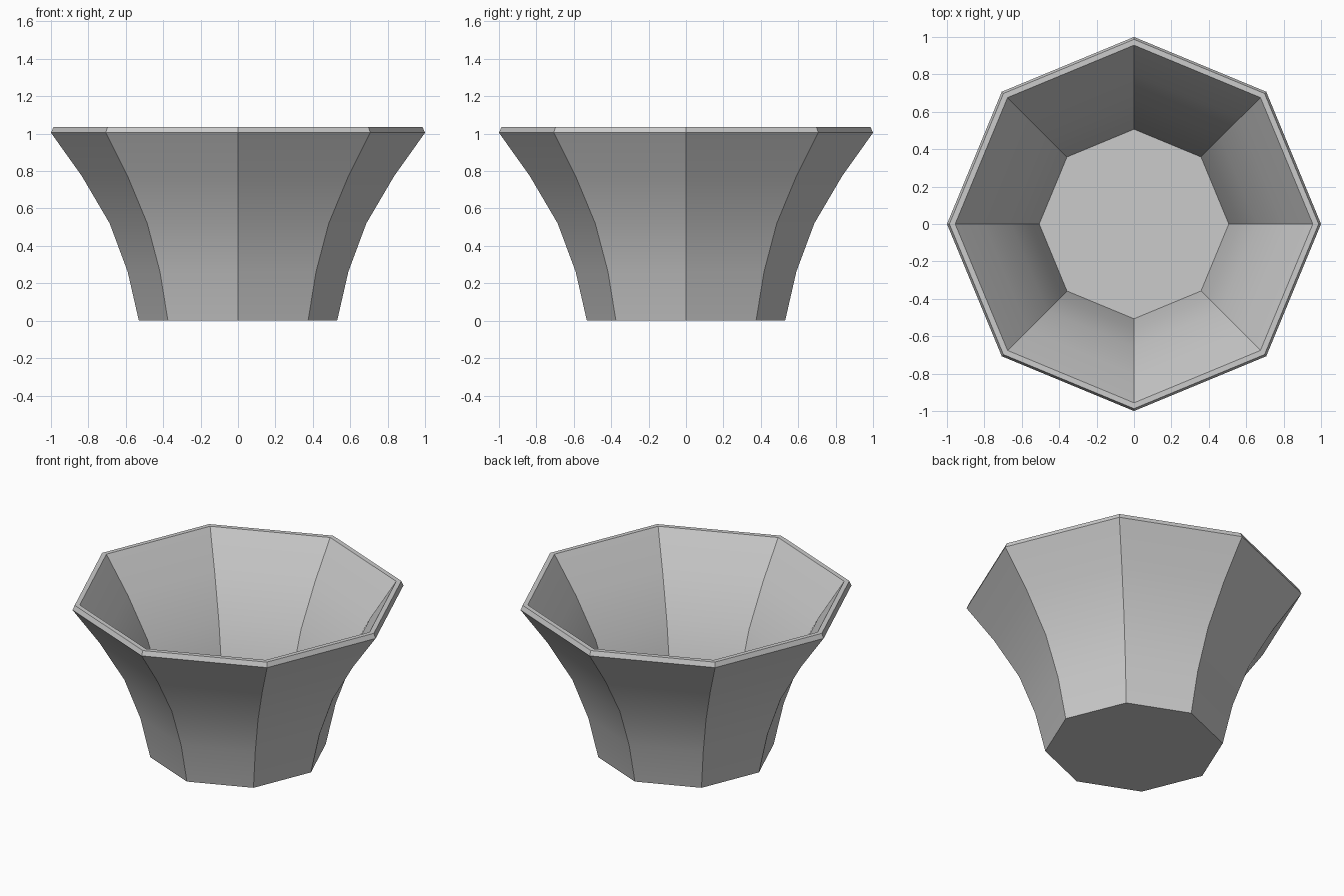
import bpy, bmesh
from math import cos, sin, pi, radians

if "Cube" in bpy.data.objects:
    bpy.data.objects.remove(bpy.data.objects["Cube"])

SIDES = 8
# Flared outer wall: (corner radius, height)
outer = [(0.53, 0.0), (0.59, 0.262), (0.686, 0.52), (0.836, 0.775), (1.0, 1.005)]
# Flat chamfered lip, then the inner wall as a shrunken, raised copy
lip = [(0.987, 1.035)]
inner = [(r * 0.956, z + 0.03) for r, z in reversed(outer)]
profile = outer + lip + inner

bm = bmesh.new()
rings = [[bm.verts.new((r * cos(2 * pi * i / SIDES), r * sin(2 * pi * i / SIDES), z))
          for i in range(SIDES)] for r, z in profile]

# Walls and lip
for a, b in zip(rings, rings[1:]):
    for i in range(SIDES):
        j = (i + 1) % SIDES
        bm.faces.new((a[i], a[j], b[j], b[i]))

# Underside and inner floor
bm.faces.new(rings[0][::-1])
bm.faces.new(rings[-1])
bmesh.ops.recalc_face_normals(bm, faces=bm.faces)

mesh = bpy.data.meshes.new("octagonal_bowl")
bm.to_mesh(mesh)
bm.free()
bowl = bpy.data.objects.new("octagonal_bowl", mesh)
bpy.context.collection.objects.link(bowl)

# Smooth along the flare, crisp at the eight corners
bpy.context.view_layer.objects.active = bowl
bowl.select_set(True)
bpy.ops.object.shade_smooth_by_angle(angle=radians(25))
